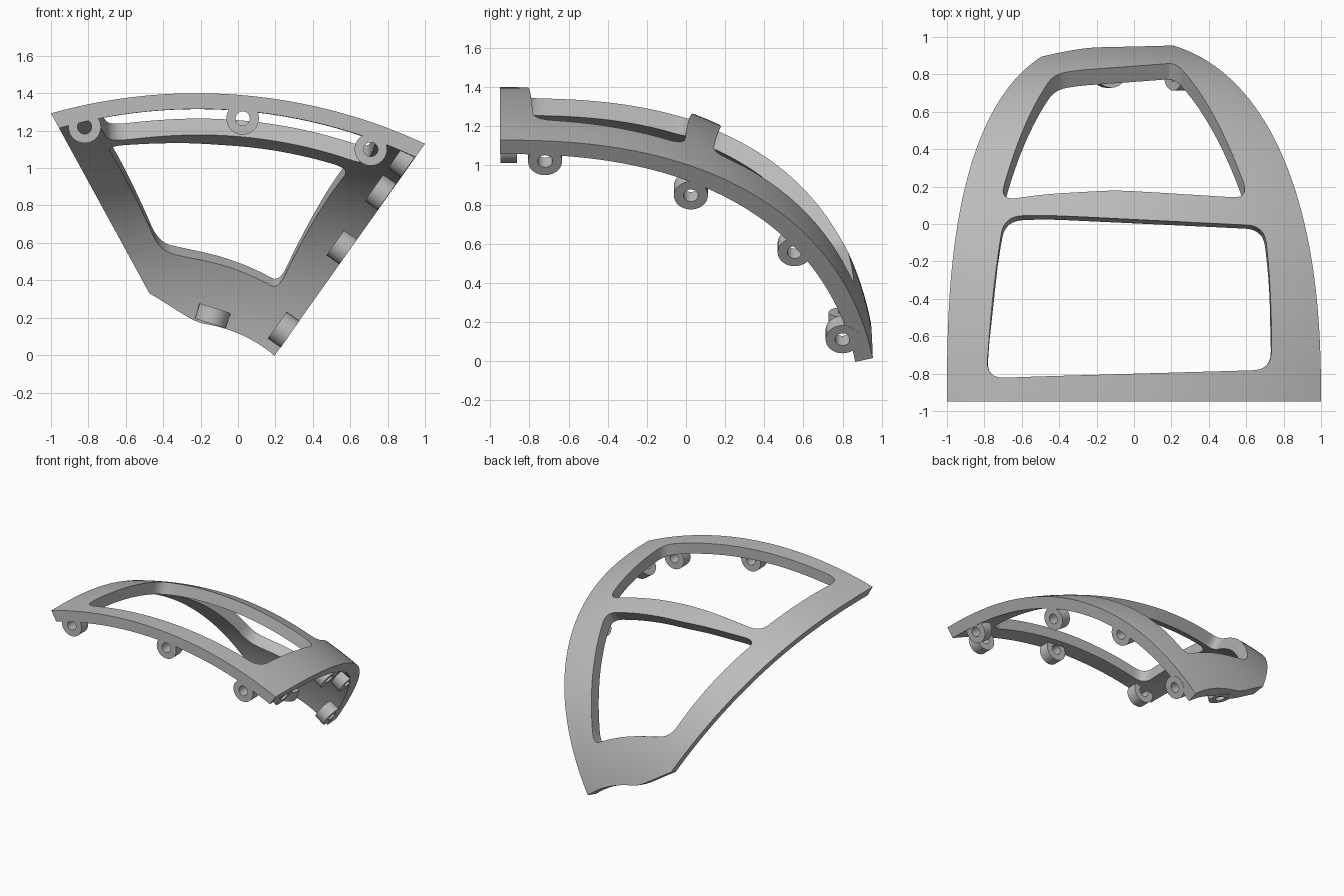
import bpy, bmesh
from math import sin, radians, pi, sqrt
from mathutils import Vector

cube = bpy.data.objects.get("Cube")
if cube:
    bpy.data.objects.remove(cube)

grey = bpy.data.materials.new("plain grey")
grey.use_nodes = True
grey.diffuse_color = (0.5, 0.5, 0.5, 1)
grey.node_tree.nodes["Principled BSDF"].inputs["Base Color"].default_value = (0.5, 0.5, 0.5, 1)

CENTRE = Vector((-0.08, -0.95, -0.39))   # centre of the domed shell
LENGTH = 1.94                            # dome length along y
INNER = 0.953                            # inner skin scale
FLAT = 2.6                               # length of the unrolled panel
SPAN = 78                                # degrees covered by the unrolled panel


def add_object(name, bm):
    mesh = bpy.data.meshes.new(name)
    bmesh.ops.recalc_face_normals(bm, faces=bm.faces)
    bm.to_mesh(mesh)
    bm.free()
    ob = bpy.data.objects.new(name, mesh)
    bpy.context.collection.objects.link(ob)
    mesh.materials.append(grey)
    return ob


def smooth(ob):
    bpy.ops.object.select_all(action='DESELECT')
    ob.select_set(True)
    bpy.context.view_layer.objects.active = ob
    bpy.ops.object.shade_smooth_by_angle(angle=radians(30))


def dome(s, q, depth):
    """Wrap a point of the unrolled slab onto the dome."""
    end = 78 + s - 5 * max(0, (-s - 0.4) / 0.6) ** 2
    u = sin(radians(q / FLAT * end))
    p = 2.5 - 0.12 * s
    f = max(0, 1 - max(u, 0) ** p) ** (1 / p)
    top = sqrt(2.89 ** 2 - (s + 0.22) ** 2) - 1.49
    k = 1 - (1 - INNER) * depth
    return CENTRE + k * Vector(((s - CENTRE.x) * f, LENGTH * u, (top - CENTRE.z) * f))


def rounded(corners, radius, steps=6):
    """Outline with each corner replaced by a small curve."""
    pts = []
    for i, c in enumerate(corners):
        before, after = corners[i - 1], corners[(i + 1) % len(corners)]
        a = c + (before - c).normalized() * radius
        b = c + (after - c).normalized() * radius
        for j in range(steps + 1):
            t = j / steps
            pts.append(a * (1 - t) ** 2 + c * 2 * t * (1 - t) + b * t * t)
    return pts


def window_cutter(name, corners, taper_s, taper_q):
    """Prism through the slab, widening inward so the walls stand more upright."""
    flat = [Vector((s, w / SPAN * FLAT, 1)) for s, w in corners]
    bm = bmesh.new()
    face = bm.faces.new([bm.verts.new(p) for p in rounded(flat, 0.1)])
    out = bmesh.ops.extrude_face_region(bm, geom=[face])
    bmesh.ops.translate(bm, vec=(0, 0, -3),
                        verts=[g for g in out["geom"] if isinstance(g, bmesh.types.BMVert)])
    for v in bm.verts:
        v.co.x = CENTRE.x + (v.co.x - CENTRE.x) * (1 - taper_s * v.co.z)
        v.co.y *= 1 - taper_q * v.co.z
    ob = add_object(name, bm)
    ob.hide_render = True
    return ob


# Flat slab, cut by the windows and then wrapped onto the dome
bm = bmesh.new()
bmesh.ops.create_grid(bm, x_segments=40, y_segments=56, size=1)
for v in bm.verts:
    v.co.y = (v.co.y + 1) * FLAT / 2
out = bmesh.ops.extrude_face_region(bm, geom=bm.faces[:])
bmesh.ops.translate(bm, vec=(0, 0, -1),
                    verts=[g for g in out["geom"] if isinstance(g, bmesh.types.BMVert)])
frame = add_object("curved_frame", bm)

cutters = [
    window_cutter("front_window_cutter",
                  [(-0.79, 3.8), (0.735, 5), (0.76, 28.7), (-0.74, 31.6)], 0.045, 0.03),
    window_cutter("rear_window_cutter",
                  [(-0.78, 34.8), (-0.1, 35.7), (0.70, 33.8), (0.57, 68.5), (-0.69, 66)],
                  0.025, 0),
]
for c in cutters:
    mod = frame.modifiers.new("window", 'BOOLEAN')
    mod.operation = 'DIFFERENCE'
    mod.solver = 'EXACT'
    mod.object = c
bpy.context.view_layer.update()
deps = bpy.context.evaluated_depsgraph_get()
cut_mesh = bpy.data.meshes.new_from_object(frame.evaluated_get(deps))
frame.modifiers.clear()
frame.data = cut_mesh
for c in cutters:
    bpy.data.objects.remove(c)

bm = bmesh.new()
bm.from_mesh(cut_mesh)
for v in bm.verts:
    v.co = dome(v.co.x, v.co.y, -v.co.z)
bmesh.ops.recalc_face_normals(bm, faces=bm.faces)
bm.to_mesh(cut_mesh)
bm.free()
smooth(frame)


def mounting_ring(name, centre, axis, radius=0.087, hole=0.038, width=0.085):
    h = width / 2
    bm = bmesh.new()
    ring = [bm.verts.new((r, 0, z)) for r, z in
            ((hole, -h), (radius, -h), (radius, h), (hole, h))]
    edges = [bm.edges.new((ring[i - 1], ring[i])) for i in range(4)]
    bmesh.ops.spin(bm, geom=ring + edges, cent=(0, 0, 0), axis=(0, 0, 1),
                   angle=2 * pi, steps=32, use_merge=True)
    bmesh.ops.remove_doubles(bm, verts=bm.verts, dist=0.0001)
    ob = add_object(name, bm)
    ob.location = centre
    ob.rotation_euler = Vector(axis).to_track_quat('Z', 'Y').to_euler()
    smooth(ob)


# Rings under the front rim
for i, (x, z) in enumerate([(-0.82, 1.22), (0.025, 1.265), (0.71, 1.10)]):
    mounting_ring(f"front_ring_{i + 1}", (x, -0.905, z), (0, 1, 0))

# Rings along the left edge, flush with its sloping side
side = Vector((0.817, 0, -0.577))
for i, (y, z) in enumerate([(-0.72, 1.02), (0.025, 0.845), (0.555, 0.555), (0.80, 0.11)]):
    face = Vector((0.21 + (z - 0.01) / 1.418, y, z))
    mounting_ring(f"left_ring_{i + 1}", face - side * 0.045, side)

# Ring at the rear end
mounting_ring("rear_ring", (-0.135, 0.815, 0.21), (0.3, 0, 0.95))
